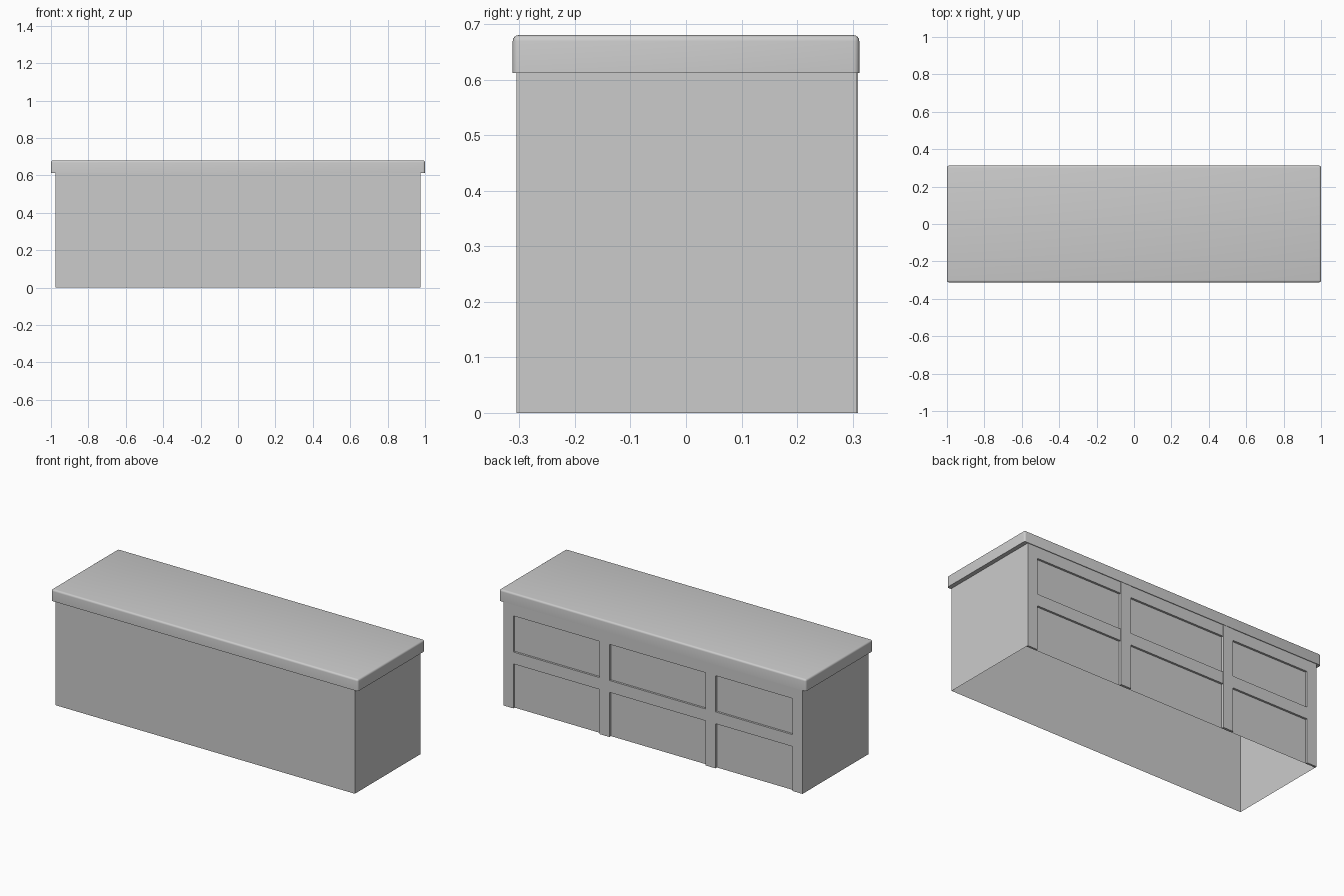
import bpy, bmesh

if "Cube" in bpy.data.objects:
    bpy.data.objects.remove(bpy.data.objects["Cube"])

BODY_X, FRONT_Y, PANEL_Y, FRAME_Y = 0.975, -0.305, 0.296, 0.308
BODY_TOP, TOP_Z = 0.612, 0.68


def box(name, lo, hi, edit=None):
    """Axis aligned box between two corners, with an optional bmesh edit."""
    bm = bmesh.new()
    bmesh.ops.create_cube(bm, size=1)
    for v in bm.verts:
        v.co = [hi[i] if v.co[i] > 0 else lo[i] for i in range(3)]
    if edit:
        edit(bm)
    mesh = bpy.data.meshes.new(name)
    bm.to_mesh(mesh)
    bm.free()
    ob = bpy.data.objects.new(name, mesh)
    bpy.context.collection.objects.link(ob)
    return ob


def open_ends(bm):
    bm.normal_update()
    ends = [f for f in bm.faces if abs(f.normal.z) > 0.9]
    bmesh.ops.delete(bm, geom=ends, context='FACES_ONLY')


def round_upper(bm):
    zmin = min(v.co.z for v in bm.verts)
    edges = [e for e in bm.edges if any(v.co.z > zmin + 1e-4 for v in e.verts)]
    bmesh.ops.bevel(bm, geom=edges, offset=0.011, segments=4, profile=0.5,
                    affect='EDGES')


# Thin-walled body, open underneath
box("body_shell", (-BODY_X, FRONT_Y, 0), (BODY_X, PANEL_Y, BODY_TOP), open_ends)

# Uprights of the back face frame; the middle ones stand slightly proud
uprights = [(-BODY_X, -0.91, 0), (-0.408, -0.343, 0.002),
            (0.282, 0.348, 0.002), (0.91, BODY_X, 0)]
for i, (x0, x1, proud) in enumerate(uprights):
    box(f"upright_{i}", (x0, PANEL_Y, 0), (x1, FRAME_Y + proud, BODY_TOP))

# Rails between the uprights: middle and top, leaving two recesses per bay
for i in range(3):
    x0, x1 = uprights[i][1], uprights[i + 1][0]
    for name, z0, z1 in (("middle_rail", 0.262, 0.332),
                         ("top_rail", 0.545, BODY_TOP)):
        box(f"{name}_{i}", (x0, PANEL_Y, z0), (x1, FRAME_Y, z1))

# Overhanging worktop with softened upper edges
top = box("worktop", (-1, -0.312, BODY_TOP), (1, 0.312, TOP_Z), round_upper)
bpy.context.view_layer.objects.active = top
top.select_set(True)
bpy.ops.object.shade_smooth_by_angle()
